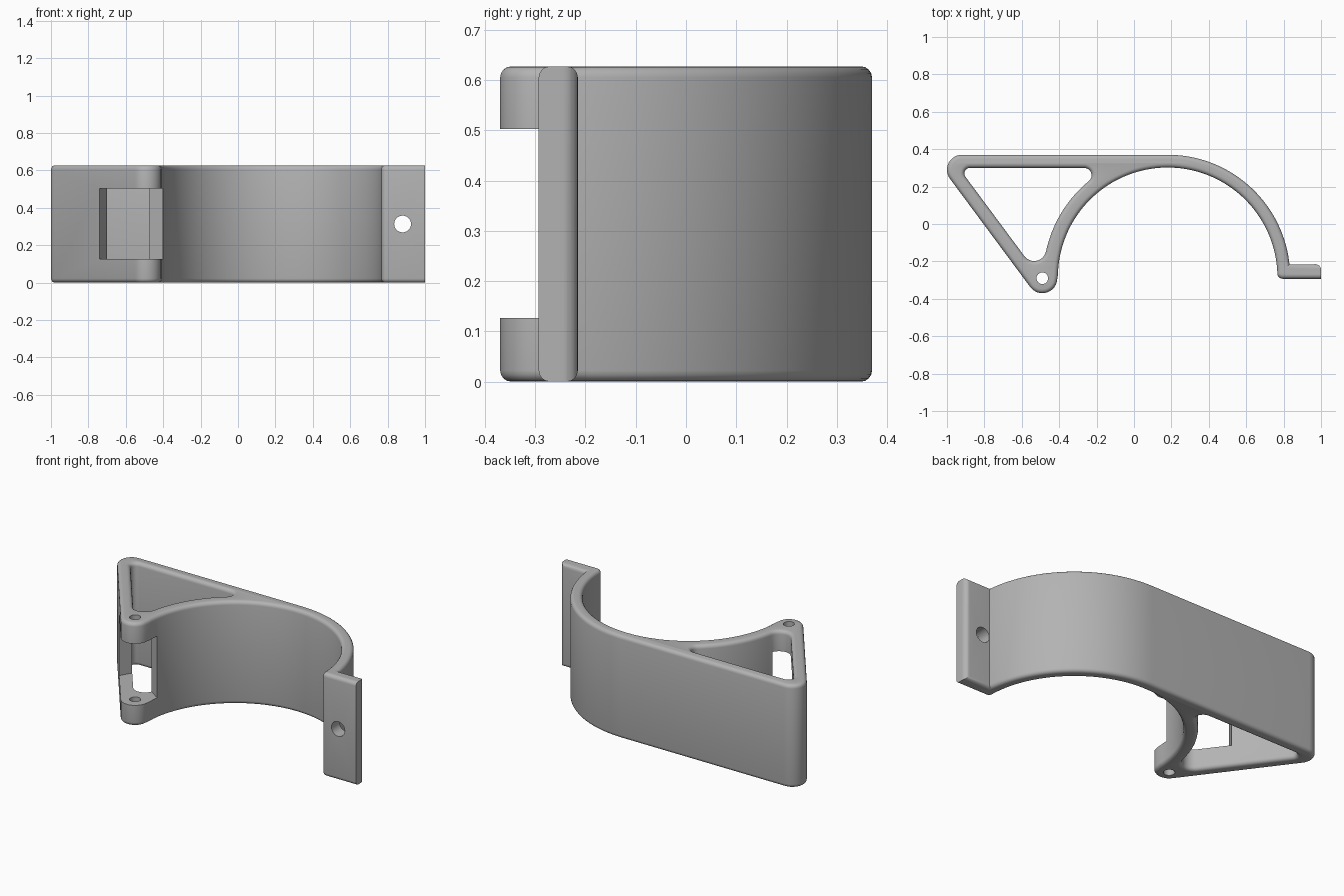
import bpy, bmesh
from math import radians, degrees, cos, sin, atan2
from mathutils import Matrix

cube = bpy.data.objects.get("Cube")
if cube:
    bpy.data.objects.remove(cube)

HEIGHT = 0.627
ROUND = 0.022                     # rounding of the top and bottom rims
RING = (0.18, -0.285)             # centre of the half ring
HINGE = (-0.49, -0.29)
SLANT = 216.6                     # direction the slanted wall faces


def arc(centre, radius, start, end, steps=12):
    """Points on a circle between two angles in degrees."""
    angles = [radians(start + (end - start) * i / steps) for i in range(steps + 1)]
    return [(centre[0] + radius * cos(a), centre[1] + radius * sin(a)) for a in angles]


def heading(a, b):
    return degrees(atan2(b[1] - a[1], b[0] - a[0]))


def bake(obj):
    """Turn an object with its modifiers into a plain mesh."""
    graph = bpy.context.evaluated_depsgraph_get()
    return bpy.data.meshes.new_from_object(obj.evaluated_get(graph))


def link(name, data):
    obj = bpy.data.objects.new(name, data)
    bpy.context.collection.objects.link(obj)
    return obj


def prism(name, points, z0, z1):
    """Upright solid over an outline."""
    bm = bmesh.new()
    face = bm.faces.new([bm.verts.new((x, y, z0)) for x, y in points])
    top = bmesh.ops.extrude_face_region(bm, geom=[face])["geom"]
    bmesh.ops.translate(bm, vec=(0, 0, z1 - z0),
                        verts=[v for v in top if isinstance(v, bmesh.types.BMVert)])
    bmesh.ops.recalc_face_normals(bm, faces=bm.faces)
    mesh = bpy.data.meshes.new(name)
    bm.to_mesh(mesh)
    bm.free()
    obj = link(name, mesh)
    obj.hide_render = True
    return obj


# Outer outline: ring, back wall, corner, hinge eye, inner bore, flange
outline = arc(RING, 0.655, 6.1, 90, 40)
outline += arc((-0.92, 0.29), 0.08, 90, SLANT)
outline += arc(HINGE, 0.08, SLANT, 358)
outline += arc(RING, 0.587, 179, 3, 72)
outline += arc((0.796, -0.263), 0.03, 185, 270, 6)
outline += [(1.1, -0.293), (1.1, -0.215)]

# Triangular opening with one curved side
tip, side, foot = (-0.877, 0.27), (-0.267, 0.26), (-0.534, -0.133)
opening = arc(tip, 0.03, 90, SLANT, 8)
opening += arc(foot, 0.065, SLANT, 360 + heading(foot, RING))
opening += arc(RING, 0.665, heading(RING, foot), heading(RING, side), 20)[1:-1]
opening += arc(side, 0.04, heading(side, RING), 90)

# Extrude the profile with rounded rims
curve = bpy.data.curves.new("bracket_profile", "CURVE")
curve.dimensions = "2D"
curve.fill_mode = "BOTH"
curve.extrude = HEIGHT / 2 - ROUND
curve.bevel_depth = ROUND
curve.bevel_resolution = 3
curve.offset = -ROUND
for points in (outline, opening):
    spline = curve.splines.new("POLY")
    spline.points.add(len(points) - 1)
    for p, (x, y) in zip(spline.points, points):
        p.co = (x, y, 0, 1)
    spline.use_cyclic_u = True
profile = link("bracket_profile", curve)
mesh = bake(profile)
bpy.data.objects.remove(profile)
bm = bmesh.new()
bm.from_mesh(mesh)
bmesh.ops.remove_doubles(bm, verts=bm.verts, dist=0.0002)
bmesh.ops.translate(bm, verts=bm.verts, vec=(0, 0, HEIGHT / 2))
bmesh.ops.recalc_face_normals(bm, faces=bm.faces)
bm.to_mesh(mesh)
bm.free()
bracket = link("bracket", mesh)

# Cutters: hinge notch, flange end, pin hole, screw hole
notch = prism("notch_cutter", [(-0.35, -0.24), (-0.475, -0.155), (-0.55, -0.05),
              (-0.68, 0.015), (-0.78, -0.155), (-0.78, -0.5), (-0.35, -0.5)], 0.127, 0.502)
end = prism("flange_end_cutter", [(1, -0.4), (1.2, -0.4), (1.2, -0.1), (0.97, -0.1)]
            + arc((0.97, -0.245), 0.03, 90, 0, 6), -0.1, 0.8)
pin = prism("pin_hole_cutter", arc(HINGE, 0.031, 0, 345, 23), -0.1, 0.8)
screw = prism("screw_hole_cutter", arc((0, 0), 0.045, 0, 345, 23), -0.2, 0.2)
screw.data.transform(Matrix.Translation((0.88, -0.25, HEIGHT / 2)) @ Matrix.Rotation(radians(90), 4, "X"))
cutters = [notch, end, pin, screw]
for cutter in cutters:
    cut = bracket.modifiers.new(cutter.name, "BOOLEAN")
    cut.operation = "DIFFERENCE"
    cut.solver = "EXACT"
    cut.object = cutter
bracket.data = bake(bracket)
bracket.modifiers.clear()
for cutter in cutters:
    bpy.data.objects.remove(cutter)

# Single grey finish
grey = bpy.data.materials.new("grey")
grey.use_nodes = True
grey.diffuse_color = (0.45, 0.45, 0.45, 1)
grey.node_tree.nodes["Principled BSDF"].inputs["Base Color"].default_value = grey.diffuse_color
bracket.data.materials.clear()
bracket.data.materials.append(grey)
for face in bracket.data.polygons:
    face.material_index = 0

bpy.ops.object.select_all(action="DESELECT")
bracket.select_set(True)
bpy.context.view_layer.objects.active = bracket
bpy.ops.object.shade_smooth_by_angle(angle=radians(30))
